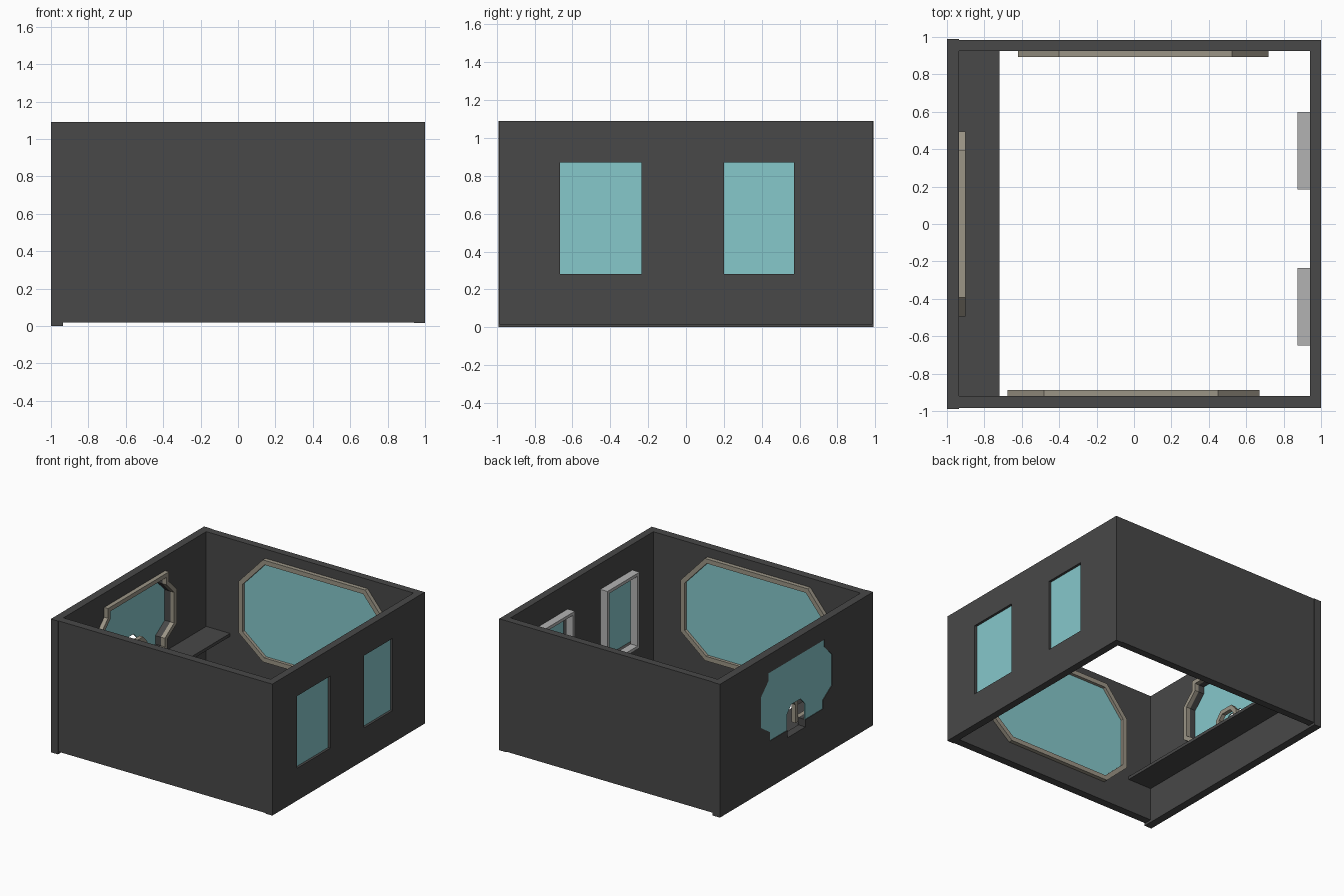
import bpy, bmesh
from mathutils import Vector

if "Cube" in bpy.data.objects:
    bpy.data.objects.remove(bpy.data.objects["Cube"])


def material(name, rgb):
    m = bpy.data.materials.new(name)
    m.diffuse_color = (*rgb, 1)
    m.use_nodes = True
    m.node_tree.nodes["Principled BSDF"].inputs["Base Color"].default_value = m.diffuse_color
    return m


DARK = material("dark_wall", (0.065, 0.065, 0.065))
GLASS = material("teal_glass", (0.24, 0.58, 0.60))
TAN = material("tan_frame", (0.33, 0.30, 0.24))
LIGHT = material("light_frame", (0.45, 0.45, 0.45))


def place(axis, u, v, t):
    """Profile (u, z) in a wall plane, pushed t along the wall normal."""
    return Vector((t, u, v)) if axis == 'X' else Vector((u, t, v))


def finish(bm, name, mat):
    bmesh.ops.recalc_face_normals(bm, faces=bm.faces)
    me = bpy.data.meshes.new(name)
    bm.to_mesh(me)
    bm.free()
    ob = bpy.data.objects.new(name, me)
    bpy.context.collection.objects.link(ob)
    me.materials.append(mat)
    return ob


def prism(name, pts, axis, t0, t1, mat):
    bm = bmesh.new()
    a, b = [[bm.verts.new(place(axis, u, v, t)) for u, v in pts] for t in (t0, t1)]
    bm.faces.new(a)
    bm.faces.new(b[::-1])
    n = len(pts)
    for i in range(n):
        j = (i + 1) % n
        bm.faces.new((a[i], a[j], b[j], b[i]))
    return finish(bm, name, mat)


def offset(pts, d):
    """Mitred offset of a counter-clockwise outline; positive d grows it."""
    out = []
    for i, p in enumerate(pts):
        p = Vector(p)
        e0 = (p - Vector(pts[i - 1])).normalized()
        e1 = (Vector(pts[(i + 1) % len(pts)]) - p).normalized()
        n0, n1 = Vector((e0.y, -e0.x)), Vector((e1.y, -e1.x))
        out.append(tuple(p + (n0 + n1) * d / (1 + n0.dot(n1))))
    return out


def ring(name, outer, inner, axis, t0, t1, mat):
    bm = bmesh.new()
    loops = [[bm.verts.new(place(axis, u, v, t)) for u, v in p]
             for p, t in ((outer, t0), (outer, t1), (inner, t1), (inner, t0))]
    n = len(outer)
    for k in range(4):
        a, b = loops[k], loops[(k + 1) % 4]
        for i in range(n):
            j = (i + 1) % n
            bm.faces.new((a[i], a[j], b[j], b[i]))
    return finish(bm, name, mat)


def rect(u0, u1, v0, v1):
    return [(u0, v0), (u1, v0), (u1, v1), (u0, v1)]


def cut(wall, pts, axis, t0, t1):
    cutter = prism("cutter", pts, axis, t0, t1, DARK)
    cutter.hide_render = True
    mod = wall.modifiers.new("opening", 'BOOLEAN')
    mod.operation, mod.solver, mod.object = 'DIFFERENCE', 'EXACT', cutter
    bpy.context.view_layer.objects.active = wall
    bpy.ops.object.modifier_apply(modifier=mod.name)
    bpy.data.objects.remove(cutter)


# Four walls
left = prism("left_wall", rect(-.99, .99, 0, 1.09), 'X', -1, -.935, DARK)
right = prism("right_wall", rect(-.985, .985, .015, 1.09), 'X', .94, 1, DARK)
prism("front_wall", rect(-.935, .94, .02, 1.09), 'Y', -.985, -.92, DARK)
prism("back_wall", rect(-.935, .94, .02, 1.09), 'Y', .925, .985, DARK)

# Long shelf on the left wall
prism("shelf", rect(-.92, .925, .29, .315), 'X', -.935, -.72, DARK)

# Two rectangular windows in the right wall
windows = ((rect(-.665, -.235, .28, .87), rect(-.65, -.235, .26, .88)),
           (rect(.20, .57, .28, .87), rect(.185, .60, .26, .88)))
for i, (hole, frame) in enumerate(windows, 1):
    cut(right, hole, 'X', .9, 1.1)
    prism(f"right_glass_{i}", hole, 'X', .97, .98, GLASS)
    ring(f"right_frame_{i}", frame, offset(frame, -.025), 'X', .875, .94, LIGHT)


# Large eight-sided windows on the inside of the front and back walls
def octagon(x0, xa, xb, x1):
    return [(x0, .36), (xa, .18), (xb, .18), (x1, .36),
            (x1, .78), (xb, 1.015), (xa, 1.015), (x0, .78)]


for name, pts, wall_y, s in (("back", octagon(-.62, -.40, .525, .72), .925, -1),
                             ("front", octagon(-.675, -.48, .45, .67), -.92, 1)):
    inner = offset(pts, -.037)
    ring(name + "_frame", pts, inner, 'Y', wall_y, wall_y + s * .033, TAN)
    prism(name + "_glass", inner, 'Y', wall_y, wall_y + s * .008, GLASS)

# Stepped window in the left wall: half outline (bottom centre to top) mirrored
side = [(.34, .38), (.34, .45), (.46, .53), (.46, .78), (.36, .88), (.36, .94)]


def mirrored(half):
    return half + [(-u, v) for u, v in reversed(half)]


cut(left, mirrored([(.115, .32), (.115, .38)] + side), 'X', -1.1, -.9)
pane = mirrored([(.06, .57), (.115, .51), (.115, .38)] + side)
prism("left_glass", pane, 'X', -.995, -.985, GLASS)
ring("left_frame", offset(pane, .034), pane, 'X', -.935, -.90, TAN)
